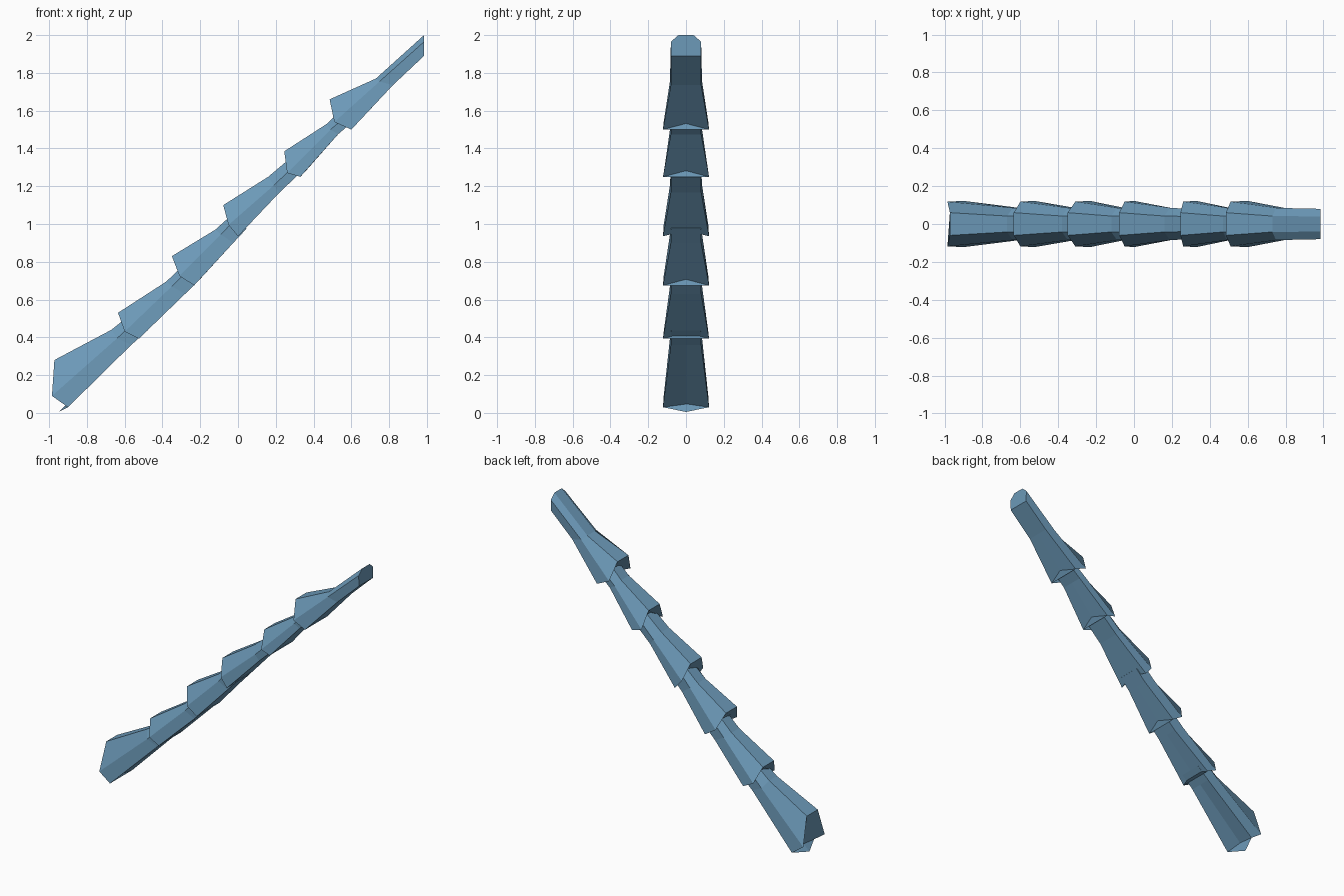
import bpy, bmesh

if "Cube" in bpy.data.objects:
    bpy.data.objects.remove(bpy.data.objects["Cube"])

# single flat colour
mat = bpy.data.materials.new("steel blue")
mat.diffuse_color = (0.15, 0.32, 0.48, 1)
mat.use_nodes = True
mat.node_tree.nodes["Principled BSDF"].inputs["Base Color"].default_value = mat.diffuse_color

# Each segment: three stations (collar, knee, end);
# each station gives side-view (x, z) of its top, side and bottom corners.
SEGMENTS = [
    [((-.972, .28), (-.985, .09), (-.90, .03)),
     ((-.67, .44), (-.64, .395), (-.565, .36)),
     ((-.57, .52), (-.55, .48), (-.48, .435))],
    [((-.635, .53), (-.60, .43), (-.525, .393)),
     ((-.38, .695), (-.35, .67), (-.28, .63)),
     ((-.28, .79), (-.27, .75), (-.20, .71))],
    [((-.35, .83), (-.31, .725), (-.232, .675)),
     ((-.12, .97), (-.09, .945), (-.025, .90)),
     ((-.02, 1.06), (-.01, 1.03), (.045, .975))],
    [((-.078, 1.10), (-.05, .995), (.0, .935)),
     ((.16, 1.25), (.19, 1.205), (.22, 1.167)),
     ((.29, 1.36), (.30, 1.31), (.345, 1.285))],
    [((.245, 1.385), (.26, 1.27), (.33, 1.25)),
     ((.47, 1.53), (.49, 1.50), (.53, 1.475)),
     ((.54, 1.60), (.56, 1.56), (.60, 1.535))],
    [((.485, 1.66), (.51, 1.54), (.60, 1.50)),
     ((.73, 1.77), (.75, 1.755), (.82, 1.735)),
     ((.985, 2.0), (.985, 1.965), (.985, 1.89))],
]
# half widths of top, side and bottom corners at each station
WIDTHS = [(.06, .118, .122), (.042, .085, .08), (.04, .08, .078)]


def ring(bm, station, widths, shift):
    pts = [(x, -w, z) for (x, z), w in zip(station, widths)]
    x, z = station[2]
    pts.append((x + shift[0], 0, z + shift[1]))      # middle of the underside
    pts += [(x, w, z) for (x, z), w in reversed(list(zip(station, widths)))]
    return [bm.verts.new(p) for p in pts]


for i, stations in enumerate(SEGMENTS):
    bm = bmesh.new()
    shifts = [(-.05, -.025) if i == 0 else (.03, .032), (0, 0), (0, 0)]
    rings = [ring(bm, s, w, d) for s, w, d in zip(stations, WIDTHS, shifts)]
    n = len(rings[0])
    for a, b in zip(rings, rings[1:]):
        for k in range(n):
            j = (k + 1) % n
            bm.faces.new((a[k], a[j], b[j], b[k]))
    bm.faces.new(rings[0])
    bm.faces.new(rings[-1])
    bmesh.ops.recalc_face_normals(bm, faces=bm.faces)
    me = bpy.data.meshes.new(f"trunk_segment_{i + 1}")
    bm.to_mesh(me)
    bm.free()
    me.materials.append(mat)
    bpy.context.collection.objects.link(bpy.data.objects.new(me.name, me))
